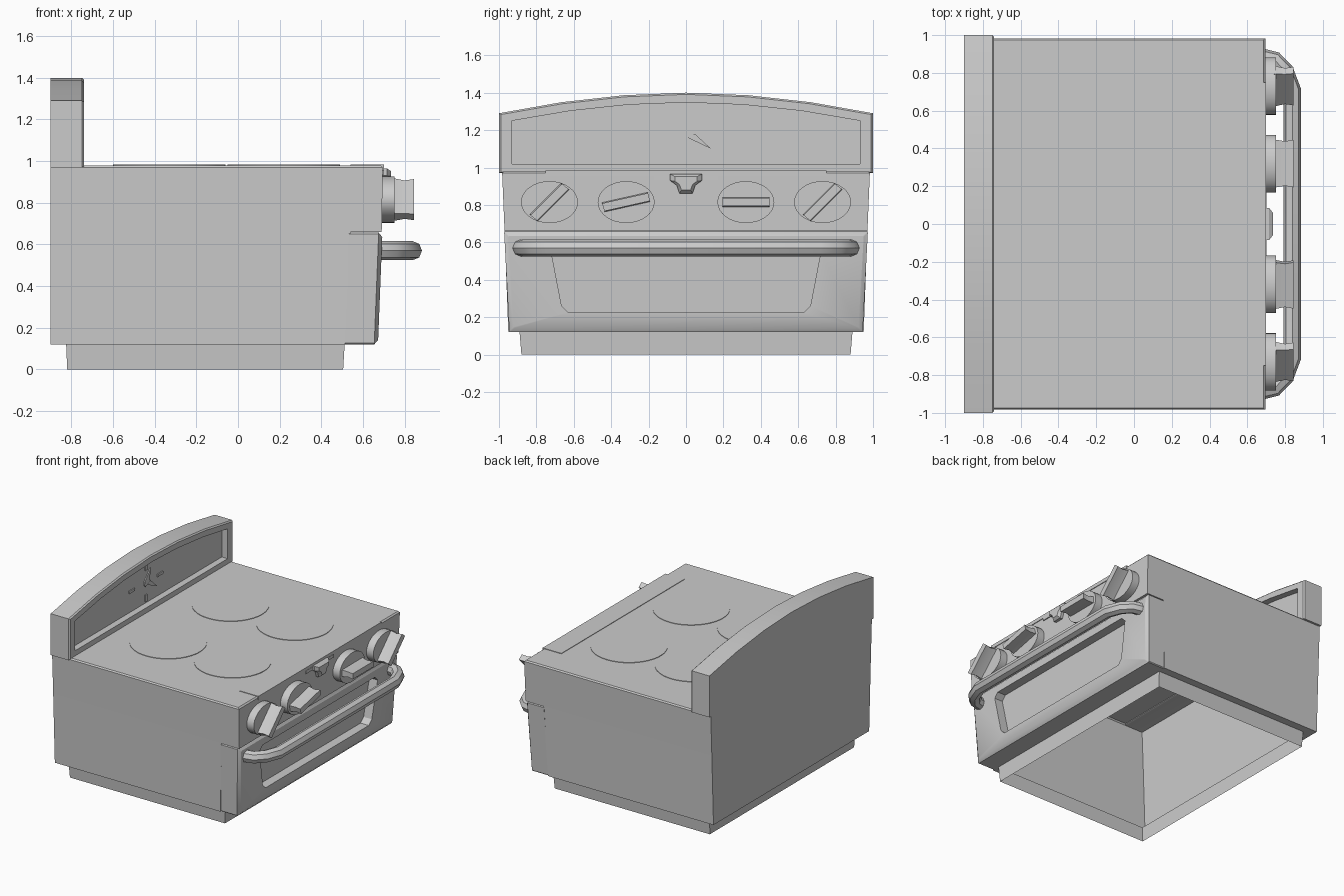
import bpy, bmesh, math
from mathutils import Matrix, Vector

cube = bpy.data.objects.get("Cube")
if cube:
    bpy.data.objects.remove(cube, do_unlink=True)

grey = bpy.data.materials.new("plain grey")
grey.use_nodes = True
color = (0.6, 0.6, 0.6, 1)
grey.diffuse_color = color
grey.node_tree.nodes["Principled BSDF"].inputs["Base Color"].default_value = color


def finish(obj):
    obj.data.materials.append(grey)
    bpy.ops.object.select_all(action='DESELECT')
    obj.select_set(True)
    bpy.context.view_layer.objects.active = obj
    bpy.ops.object.shade_smooth_by_angle(angle=math.radians(30))
    return obj


def loft(name, rings, start=True, end=True):
    """Skin matching rings of points, with optional end caps."""
    bm = bmesh.new()
    loops = [[bm.verts.new(p) for p in ring] for ring in rings]
    n = len(loops[0])
    for a, b in zip(loops, loops[1:]):
        for i in range(n):
            j = (i + 1) % n
            bm.faces.new((a[i], a[j], b[j], b[i]))
    if start:
        bm.faces.new(loops[0][::-1])
    if end:
        bm.faces.new(loops[-1])
    bmesh.ops.recalc_face_normals(bm, faces=bm.faces)
    mesh = bpy.data.meshes.new(name)
    bm.to_mesh(mesh)
    bm.free()
    obj = bpy.data.objects.new(name, mesh)
    bpy.context.collection.objects.link(obj)
    return finish(obj)


def rect(x0, x1, half_y, z):
    return [(x0, -half_y, z), (x1, -half_y, z), (x1, half_y, z), (x0, half_y, z)]


def plate(name, profile, x0, x1):
    """Extrude a (y, z) profile along x."""
    return loft(name, [[(x, y, z) for y, z in profile] for x in (x0, x1)])


def box(name, y, z, w, h, x0, x1):
    return plate(name, [(y - w, z - h), (y + w, z - h), (y + w, z + h), (y - w, z + h)], x0, x1)


# Hollow body with open plinth and overhanging control panel
loft("body", [
    rect(-.82, .505, .88, 0),
    rect(-.825, .512, .89, .12),
    rect(-.9, .514, .95, .12),
    rect(-.9, .54, .97, .66),
    rect(-.9, .69, .97, .66),
    rect(-.9, .695, .983, .97),
    rect(-.9, .685, .975, .98),
], start=False)


# Arched back panel with a recessed face
def arch(half, low, side, top):
    pts = [(-half, low), (half, low)]
    for i in range(7):
        t = 1 - i / 3
        pts.append((half * t, top - (top - side) * abs(t) ** 1.9))
    return pts


def at(x, profile):
    return [(x, y, z) for y, z in profile]


outer = arch(1, .97, 1.29, 1.4)
lip = arch(.99, .975, 1.283, 1.391)
inner = arch(.93, 1.02, 1.25, 1.348)
loft("back_panel", [at(-.9, outer), at(-.75, outer), at(-.74, lip),
                    at(-.74, inner), at(-.79, inner)])

# Clock marks and hands on the recessed face
for side in (-1, 1):
    box("clock_side_mark", side * .172, 1.18, .034, .01, -.792, -.782)
    box("clock_end_mark", 0, 1.18 + side * .12, .011, .026, -.792, -.782)
plate("clock_long_hand", [(-.022, 1.165), (-.01, 1.15), (.037, 1.166), (.053, 1.273), (-.02, 1.19)],
      -.792, -.782)
plate("clock_short_hand", [(.008, 1.16), (.134, 1.10), (.048, 1.18)], -.79, -.781)

# Four hotplates
for x in (-.33, .22):
    for y in (-.38, .38):
        circle = [(x + .27 * math.cos(a), y + .27 * math.sin(a))
                  for a in (math.tau * i / 40 for i in range(40))]
        loft("hotplate", [[(u, v, z) for u, v in circle] for z in (.975, .984)])

# Trim over the control panel edge
box("top_trim", 0, .97, .75, .014, .54, .7)
box("trim_step", 0, .948, .17, .012, .68, .702)
badge = [(-.085, .965), (-.085, .93), (-.05, .905), (-.035, .862),
         (.035, .862), (.05, .905), (.085, .93), (.085, .965)]
loft("centre_knob", [at(.68, badge), at(.715, badge),
                     at(.735, [(y * .7, .92 + (z - .92) * .7) for y, z in badge])])

# Control dials: oval skirt and a flared grip
for y, turn in ((-.73, 48), (-.32, 14), (.32, 0), (.73, 48)):
    oval = [(y + .152 * math.cos(a), .815 + .112 * math.sin(a))
            for a in (math.tau * i / 32 for i in range(32))]
    plate("dial_skirt", oval, .68, .752)
    spin = Matrix.Rotation(math.radians(turn), 2)
    rings = []
    for x, length, width in ((.74, .128, .03), (.8, .118, .022), (.845, .126, .024)):
        ring = []
        for u, v in ((-1, -1), (1, -1), (1, 1), (-1, 1)):
            p = spin @ Vector((u * length, v * width))
            ring.append((x, y + p.x, .815 + p.y * .9))
        rings.append(ring)
    loft("dial_grip", rings)


# Slanted oven door with soft edges and a recessed window
def trapezoid(top_half, bottom_half, top, low, cut):
    right = [(bottom_half - cut, low), (bottom_half, low + cut),
             (top_half, top - cut), (top_half - cut, top)]
    return right + [(-y, z) for y, z in right[::-1]]


def door_ring(profile, depth):
    return [(.672 + .04 * (z - .12) - depth, y, z) for y, z in profile]


edge = trapezoid(.972, .945, .657, .12, .006)
face = trapezoid(.95, .922, .635, .142, .006)
window = trapezoid(.72, .665, .58, .225, .035)
loft("oven_door", [door_ring(edge, .16), door_ring(edge, .018), door_ring(face, 0),
                   door_ring(window, 0), door_ring(window, .07)])

# Bent tube handle
half = [(.67, .885), (.745, .868), (.8, .81), (.838, .71)]
path = half + [(x, -y) for x, y in half[::-1]]
curve = bpy.data.curves.new("door_handle", 'CURVE')
curve.dimensions = '3D'
curve.bevel_depth = .046
curve.bevel_resolution = 2
curve.use_fill_caps = True
spline = curve.splines.new('POLY')
spline.points.add(len(path) - 1)
for point, (x, y) in zip(spline.points, path):
    point.co = (x, y, .57, 1)
handle = bpy.data.objects.new("door_handle", curve)
bpy.context.collection.objects.link(handle)
bpy.ops.object.select_all(action='DESELECT')
handle.select_set(True)
bpy.context.view_layer.objects.active = handle
bpy.ops.object.convert(target='MESH')
finish(bpy.context.view_layer.objects.active)
